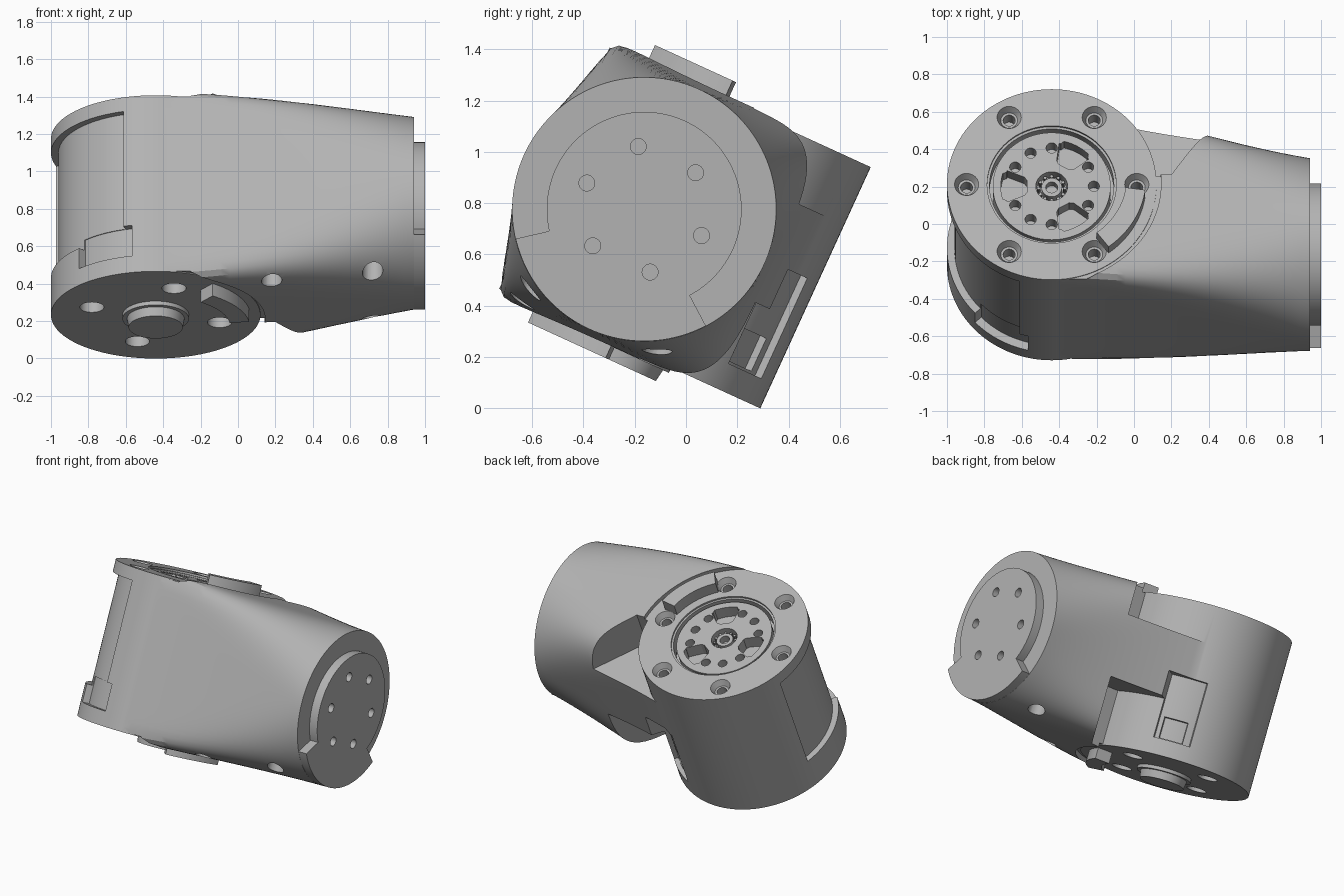
import bpy, bmesh, math
from math import sin, cos, radians, pi
from mathutils import Matrix, Vector

if "Cube" in bpy.data.objects:
    bpy.data.objects.remove(bpy.data.objects["Cube"])

grey = bpy.data.materials.new("light_grey")
grey.use_nodes = True
grey.diffuse_color = (0.45, 0.45, 0.45, 1)
grey.node_tree.nodes["Principled BSDF"].inputs["Base Color"].default_value = (0.45, 0.45, 0.45, 1)

# The whole joint leans about the x axis; parts are laid out in the joint's own frame
LEAN = Matrix.Translation((0, -0.004, 0.703)) @ Matrix.Rotation(radians(-24.6), 4, 'X')
AXIS = Matrix.Translation((-0.44, 0, 0))            # drum axis, along z
ARM = Matrix(((0, 0, 1, 0), (1, 0, 0, -0.175), (0, 1, 0, 0), (0, 0, 0, 1)))  # arm axis, along x
DRUM_R, HALF = 0.56, 0.5175


def arc(r, a0, a1, n):
    return [(r * cos(radians(a0 + (a1 - a0) * i / n)),
             r * sin(radians(a0 + (a1 - a0) * i / n))) for i in range(n + 1)]


def circle(r, x=0, y=0, n=24):
    return [(x + r * cos(2 * pi * i / n), y + r * sin(2 * pi * i / n)) for i in range(n)]


def polar(r, a):
    return r * cos(radians(a)), r * sin(radians(a))


def sector(r0, r1, a0, a1, n=24):
    return arc(r0, a0, a1, n) + arc(r1, a1, a0, n)


def skin(bm, rings):
    """Close a stack of equal rings into a solid."""
    loops = [[bm.verts.new(p) for p in ring] for ring in rings]
    for a, b in zip(loops, loops[1:]):
        for i in range(len(a)):
            j = (i + 1) % len(a)
            bm.faces.new((a[i], a[j], b[j], b[i]))
    bm.faces.new(loops[0][::-1])
    bm.faces.new(loops[-1])


def make(name, stacks):
    bm = bmesh.new()
    for rings in stacks:
        skin(bm, rings)
    bmesh.ops.recalc_face_normals(bm, faces=bm.faces[:])
    mesh = bpy.data.meshes.new(name)
    bm.to_mesh(mesh)
    bm.free()
    mesh.materials.append(grey)
    ob = bpy.data.objects.new(name, mesh)
    bpy.context.collection.objects.link(ob)
    return ob


def prism(pts, z0, z1, frame=AXIS, top=None):
    """Extrude an outline; an optional second outline makes a taper."""
    return [[frame @ Vector((x, y, z0)) for x, y in pts],
            [frame @ Vector((x, y, z1)) for x, y in (top or pts)]]


def combine(ob, stacks, operation='DIFFERENCE'):
    tool = make("cutter", stacks)
    tool.hide_render = True
    mod = ob.modifiers.new("cut", 'BOOLEAN')
    mod.operation, mod.solver, mod.object = operation, 'EXACT', tool
    bpy.context.view_layer.update()
    graph = bpy.context.evaluated_depsgraph_get()
    mesh = bpy.data.meshes.new_from_object(ob.evaluated_get(graph))
    ob.modifiers.clear()
    ob.data = mesh
    bpy.data.objects.remove(tool)


def arm_ring(t, n=128):
    """Section that changes from a square (t = 0) into a circle (t = 1) along the arm."""
    back = 0.558 - 0.218 * (1 - (1 - t) ** 2)
    front = -0.558 - 0.132 * t ** 1.5
    mid, hy = (back + front) / 2, (back - front) / 2
    hz = 0.515 + 0.05 * (1 - t) ** 1.4
    p = 1 / (0.05 + 0.45 * t * t)
    ring = []
    for i in range(n):
        c, s = cos(2 * pi * (i + 0.5) / n), sin(2 * pi * (i + 0.5) / n)
        r = (abs(c) ** p + abs(s) ** p) ** (-1 / p)
        ring.append(Vector((-0.44 + 1.38 * t, mid + hy * r * c, hz * r * s)))
    return ring


# Housing: tapered arm, cleared around the drum faces and notched at the back
housing = make("housing", [[arm_ring(i / 28) for i in range(29)]])
clear = circle(0.585, n=128)
combine(housing, [prism(clear, 0.512, 0.8), prism(clear, -0.8, -0.512)])
notch = [(-0.5, 0.05), (0.2, 0.05), (0.55, 0.56), (0.55, 0.9), (-0.5, 0.9)]
flat = Matrix.Identity(4)
combine(housing, [prism(notch, 0.27, 0.9, flat), prism(notch, -0.9, -0.15, flat)])
combine(housing, [prism(circle(DRUM_R, n=128), -HALF, HALF)], 'UNION')

# Shallow side recesses on the drum
combine(housing, [prism(sector(0.52, 0.75, 162, 252, 40), -0.3, 0.435),
                  prism(sector(0.53, 0.75, 42, 67), -0.41, 0.02)])
combine(housing, [prism(sector(0.515, 0.75, 223, 257), -0.42, -0.24),
                  prism(sector(0.50, 0.75, 45, 62), -0.40, -0.26)])

# Top pocket, countersunk screw holes, bottom holes and arm screw holes
combine(housing, [prism(circle(0.345, n=96), HALF - 0.14, 0.7)])
sinks, bores = [], []
for k in range(6):
    x, y = polar(0.455, 60 * k)
    sinks.append(prism(circle(0.045, x, y), HALF - 0.04, HALF + 0.01, AXIS, circle(0.07, x, y)))
    bores.append(prism(circle(0.032, x, y), HALF - 0.13, HALF - 0.02))
for k in range(4):
    bores.append(prism(circle(0.065, *polar(0.355, 16 + 90 * k)), -0.7, -HALF + 0.12))
for x, y in ((0.18, -0.46), (0.72, -0.45), (0.72, 0.10)):
    bores.append(prism(circle(0.055, x, y), -0.7, -0.28, flat))
combine(housing, sinks)
combine(housing, bores)

# Output wheel in the top pocket
wheel = make("output_wheel", [prism(circle(0.315, n=96), 0.36, 0.495)])
cuts = [prism(circle(0.085, n=32), 0.42, 0.6)]
for k in range(12):
    a = 30 * k
    if k in (2, 6, 10):
        outline = ([polar(0.135, a - 14), polar(0.155, a - 20)]
                   + arc(0.255, a - 21, a - 19, 1) + arc(0.272, a - 16, a + 16, 10)
                   + arc(0.255, a + 19, a + 21, 1)
                   + [polar(0.155, a + 20), polar(0.135, a + 14)])
        cuts.append(prism(outline, 0.41, 0.6))
    else:
        cuts.append(prism(circle(0.03, *polar(0.225, a)), 0.41, 0.6))
combine(wheel, cuts)

# Hub with a bored centre and a ring of small bearing teeth
hub = make("wheel_hub", [prism(circle(0.055), 0.40, 0.48)])
combine(hub, [prism(circle(0.032), 0.43, 0.6)])
teeth = make("hub_teeth", [prism(circle(0.009, *polar(0.07, 30 * k), 8), 0.41, 0.47)
                           for k in range(12)])

# Lip around the pocket
lip = make("pocket_lip", [prism(sector(0.332, 0.347, 180 * k, 180 * k + 180, 48), 0.42, 0.505)
                          for k in range(2)])

# Raised stop blocks on both drum faces
top_stop = make("top_stop", [prism(sector(0.40, 0.505, -53, -8), HALF - 0.01, 0.60)])
bottom_stop = make("bottom_stop", [prism(sector(0.40, 0.505, -53, -8), -0.59, -HALF + 0.01)])

# Bottom shaft boss
boss = make("bottom_boss", [prism(circle(0.178, n=64), -0.54, -0.50),
                            prism(circle(0.145, n=64), -0.59, -0.53,
                                  AXIS, circle(0.155, n=64))])

# Arm end plate with a wide lower tab and six screw holes
outline = arc(0.514, 217.5, 322.5, 48) + arc(0.38, 322.5, 577.5, 80)
plate = make("end_plate", [prism(outline, 0.93, 1.0, ARM)])
combine(plate, [prism(circle(0.031, *polar(0.246, 60 * k)), 0.942, 1.1, ARM) for k in range(6)])

for ob in (housing, wheel, hub, teeth, lip, top_stop, bottom_stop, boss, plate):
    ob.matrix_world = LEAN
    bpy.ops.object.select_all(action='DESELECT')
    ob.select_set(True)
    bpy.context.view_layer.objects.active = ob
    bpy.ops.object.shade_smooth_by_angle(angle=radians(25))
